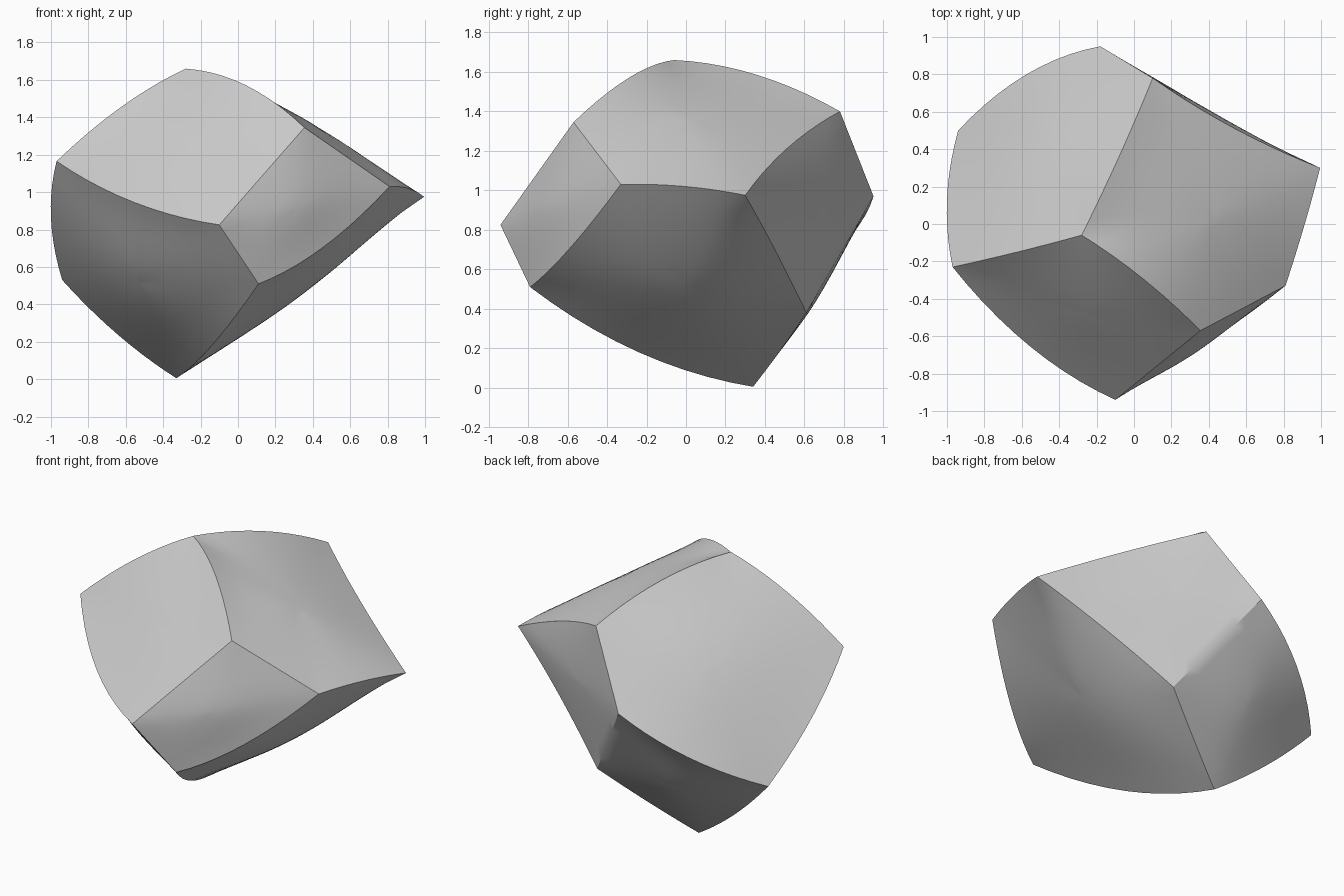
import bpy, bmesh
from mathutils import Vector

if "Cube" in bpy.data.objects:
    bpy.data.objects.remove(bpy.data.objects["Cube"])

# Corners of the eight-sided cell (four quads, four pentagons)
P = {k: Vector(v) for k, v in {
    'A': (-.28, -.06, 1.66), 'B': (-.97, -.23, 1.165), 'C': (-.10, -.94, .825),
    'D': (.355, -.57, 1.345), 'E': (.11, -.79, .51), 'F': (.81, -.33, 1.03),
    'G': (.995, .30, .975), 'H': (.10, .78, 1.40), 'I': (-.18, .95, .97),
    'J': (.21, .61, .38), 'K': (-.33, .34, .005), 'L': (-.94, .50, .53)}.items()}

# Middle of each bowed edge; edges not listed are straight
MID = {k: Vector(v) for k, v in {
    'AB': (-.625, -.15, 1.455), 'AD': (.045, -.29, 1.57), 'AH': (-.08, .36, 1.585),
    'BC': (-.555, -.655, .945), 'EF': (.455, -.59, .705), 'FG': (.91, -.01, 1.02),
    'GH': (.53, .515, 1.215), 'GJ': (.6, .45, .70), 'IL': (-.575, .80, .735),
    'KL': (-.645, .43, .24), 'JK': (-.06, .475, .185), 'EK': (-.14, -.24, .18),
    'BL': (-1.0, .13, .86)}.items()}
# Each face with how far its middle swells outward
FACES = {'ABCD': .02, 'CDFE': .04, 'ADFGH': .05, 'AHILB': .065,
         'EFGJK': .075, 'BCEKL': .12, 'GHIJ': .02, 'IJKL': .045}
N = 10   # segments per edge and rings per face
MIDDLE = sum(P.values(), Vector()) / len(P)

bm = bmesh.new()
corner = {k: bm.verts.new(p) for k, p in P.items()}
edge_cache = {}
fixed = set(corner.values())
swell = {}


def mid(a, b):
    k = ''.join(sorted(a + b))
    return MID.get(k, (P[a] + P[b]) / 2)


def edge(a, b):
    """Shared vertices along a curved edge, from a up to but not including b."""
    k = ''.join(sorted(a + b))
    if k not in edge_cache:
        p, q = P[k[0]], P[k[1]]
        c = 2 * mid(a, b) - (p + q) / 2
        edge_cache[k] = [bm.verts.new(p * (1 - t) ** 2 + c * 2 * t * (1 - t) + q * t * t)
                         for t in (i / N for i in range(1, N))]
        fixed.update(edge_cache[k])
    inner = edge_cache[k]
    return [corner[a]] + (inner if a == k[0] else inner[::-1])


# Curved skins spanning each ring of edges
for f, bulge in FACES.items():
    pairs = list(zip(f, f[1:] + f[0]))
    rim = [v for a, b in pairs for v in edge(a, b)]
    centre = sum((mid(a, b) for a, b in pairs), Vector()) / len(pairs)
    normal = sum(((P[a] - centre).cross(P[b] - centre) for a, b in pairs), Vector()).normalized()
    if normal.dot(centre - MIDDLE) < 0:
        normal.negate()
    rings = [[bm.verts.new(centre.lerp(v.co, r / N)) for v in rim] for r in range(1, N)] + [rim]
    hub = bm.verts.new(centre)
    swell[hub] = normal * bulge
    for r in range(1, N):
        for v in rings[r - 1]:
            swell[v] = normal * bulge * (1 - (r / N) ** 2)
    n = len(rim)
    for i in range(n):
        j = (i + 1) % n
        bm.faces.new((hub, rings[0][i], rings[0][j]))
        for lo, hi in zip(rings, rings[1:]):
            bm.faces.new((lo[i], hi[i], hi[j], lo[j]))

# Relax the interiors so they flow between the edges, then swell them
free = [v for v in bm.verts if v not in fixed]
links = [[e.other_vert(v) for e in v.link_edges] for v in free]
for _ in range(250):
    new = [sum((w.co for w in l), Vector()) / len(l) for l in links]
    for v, p in zip(free, new):
        v.co = p
for v in free:
    v.co += swell[v]

bmesh.ops.recalc_face_normals(bm, faces=bm.faces)
mesh = bpy.data.meshes.new('cell_body')
bm.to_mesh(mesh)
bm.free()
body = bpy.data.objects.new('cell_body', mesh)
bpy.context.collection.objects.link(body)

grey = bpy.data.materials.new('light grey')
grey.diffuse_color = (.6, .6, .6, 1)
grey.use_nodes = True
grey.node_tree.nodes["Principled BSDF"].inputs["Base Color"].default_value = grey.diffuse_color
mesh.materials.append(grey)

bpy.context.view_layer.objects.active = body
body.select_set(True)
bpy.ops.object.shade_smooth_by_angle(angle=.52)
